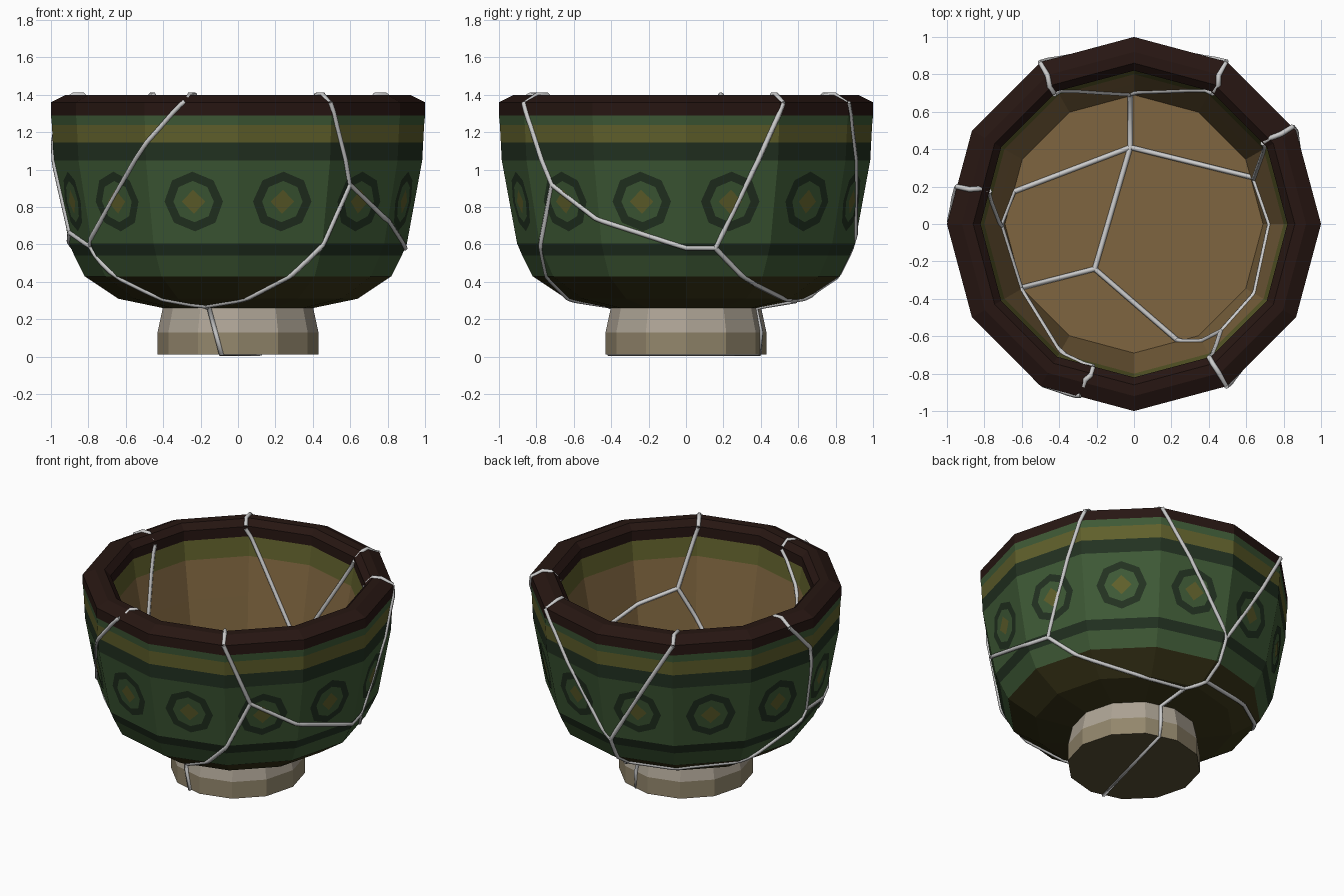
import bpy, bmesh
from math import sin, cos, pi, radians
from mathutils import Vector
from mathutils.bvhtree import BVHTree

if "Cube" in bpy.data.objects:
    bpy.data.objects.remove(bpy.data.objects["Cube"])

SIDES = 12
COLORS = {
    "rim": (.020, .008, .006), "green": (.048, .10, .036), "olive": (.115, .115, .024),
    "dark_green": (.016, .031, .015), "brown_olive": (.042, .036, .009),
    "tan": (.21, .13, .05), "stone": (.42, .37, .30), "khaki": (.29, .24, .15),
    "silver": (.60, .60, .60), "umber": (.10, .08, .035),
}
MATS = {}
for name, c in COLORS.items():
    MATS[name] = bpy.data.materials.new(name)
    MATS[name].diffuse_color = (*c, 1)


def link(bm, name, mats):
    me = bpy.data.meshes.new(name)
    bm.to_mesh(me)
    ob = bpy.data.objects.new(name, me)
    for m in mats:
        me.materials.append(MATS[m])
    bpy.context.collection.objects.link(ob)
    return ob


def lathe(name, profile):
    """profile rows: radius, height, material of the band up to the next row"""
    bm = bmesh.new()
    mats = sorted({p[2] for p in profile[:-1]})
    rings = []
    for r, z, *_ in profile:
        if r == 0:
            rings.append([bm.verts.new((0, 0, z))] * SIDES)
        else:
            rings.append([bm.verts.new((r * cos(2 * pi * i / SIDES), r * sin(2 * pi * i / SIDES), z))
                          for i in range(SIDES)])
    for k in range(len(rings) - 1):
        a, b = rings[k], rings[k + 1]
        for i in range(SIDES):
            j = (i + 1) % SIDES
            f = bm.faces.new(list(dict.fromkeys((a[i], a[j], b[j], b[i]))))
            f.material_index = mats.index(profile[k][2])
    bmesh.ops.recalc_face_normals(bm, faces=bm.faces)
    ob = link(bm, name, mats)
    tree = BVHTree.FromBMesh(bm)
    bm.free()
    return ob, tree


# Bowl shell with painted bands, outside up, over the rim and down inside
bowl, bowl_tree = lathe("bowl", [
    (0, .26, "brown_olive"), (.40, .26, "brown_olive"), (.64, .31, "brown_olive"),
    (.82, .43, "green"), (.875, .54, "dark_green"), (.903, .605, "green"),
    (.985, 1.05, "dark_green"), (.99, 1.145, "olive"), (.995, 1.24, "green"),
    (1, 1.29, "rim"), (1, 1.36, "rim"), (.92, 1.40, "rim"), (.86, 1.40, "rim"),
    (.82, 1.36, "rim"), (.82, 1.29, "olive"), (.80, 1.16, "tan"),
    (.75, .90, "tan"), (.69, .58, "tan"), (0, .58, "tan")])

# Foot
lathe("foot", [(.40, .27, "stone"), (.43, .13, "khaki"), (.43, .012, "umber"), (0, .012, "umber")])

# Painted medallions, one per facet
bm = bmesh.new()
med_mats = ["dark_green", "green", "olive"]
apo = cos(pi / SIDES)
low, high = Vector((.903 * apo, 0, .605)), Vector((.985 * apo, 0, 1.05))
up = (high - low).normalized()
out = Vector((up.z, 0, -up.x))
centre = low + (high - low) * ((.83 - .605) / (1.05 - .605))
for i in range(SIDES):
    a = 2 * pi * (i + .5) / SIDES
    ca, sa = cos(a), sin(a)

    def place(r, n, k, lift):
        t = 2 * pi * k / n
        p = centre + up * r * cos(t) + Vector((0, 1, 0)) * r * sin(t) + out * lift
        return bm.verts.new((p.x * ca - p.y * sa, p.x * sa + p.y * ca, p.z))
    for m, (r, n) in enumerate([(.162, 8), (.112, 8), (.065, 4)]):
        f = bm.faces.new([place(r, n, -k, .002 + .002 * m) for k in range(n)])
        f.material_index = m
        f.normal_update()
        if f.normal.dot(Vector((ca, sa, 0))) < 0:
            f.normal_flip()
link(bm, "medallions", med_mats)
bm.free()

# Silver repair seams laid on the surfaces
seams = bpy.data.curves.new("repair_seams", "CURVE")
seams.dimensions = "3D"
seams.bevel_depth = .014
seams.bevel_resolution = 1
seams.use_fill_caps = True
seams.materials.append(MATS["silver"])
O = Vector((0, 0, .8))


def strip(pts):
    sp = seams.splines.new("POLY")
    sp.points.add(len(pts) - 1)
    for p, q in zip(sp.points, pts):
        p.co = (*q, 1)


def project(pts, outside, steps=10):
    """walk a path and press it on the outer or inner bowl wall"""
    res = []
    for a, b in zip(pts, pts[1:]):
        for k in range(steps + 1):
            d = (Vector(a).lerp(Vector(b), k / steps) - O).normalized()
            hit = bowl_tree.ray_cast(O + d * 3, -d)[0] if outside else bowl_tree.ray_cast(O, d)[0]
            if hit and (not res or (hit - res[-1]).length > .004):
                res.append(hit)
    strip(res)


# Outer seam junctions
P, V, R, A = (-.79, -.40, .59), (-.92, -.06, .66), (-.17, -.41, .267), (.60, -.72, .92)
Q, U1, U2, T = (.87, .16, .575), (.07, .59, .30), (-.03, .69, .345), (-.03, .90, .575)
# Inner seam junctions
Pi, Vi, Ai = (-.61, -.35, .62), (-.72, -.01, .70), (.47, -.58, .96)
Qi, Ti = (.67, .25, .66), (-.02, .70, .63)
# Rim crossings: outer xy, inner xy
rim = {1: ((-.50, .86), (-.43, .70)), 2: ((.49, .86), (.43, .71)), 3: ((.85, .52), (.70, .44)),
       4: ((-.95, .20), (-.79, .18)), 5: ((-.28, -.90), (-.22, -.77)), 6: ((.49, -.86), (.40, -.71))}
So, Si = {}, {}
for k, (o, i) in rim.items():
    o, i = Vector(o), Vector(i)
    So[k], Si[k] = (*o, 1.355), (*i, 1.35)
    strip([(*o, 1.355), (*(o * .925), 1.40), (*(i * 1.05), 1.40), (*i, 1.36)])

for path in ([So[5], (-.5, -.84, 1.12), P], [P, V], [V, (-.97, .02, 1.15), So[4]], [P, R],
             [R, (.03, -.62, .30), (.30, -.76, .44), (.45, -.77, .60), A], [A, So[6]],
             [A, (.78, -.48, .74), (.90, 0, .58), Q],
             [Q, So[3]], [Q, (.76, .30, .43), U1], [U1, U2], [U2, T], [T, So[1]], [T, So[2]],
             [U2, (-.45, .58, .37), (-.76, .27, .45), V]):
    project(path, True)
for path in ([Si[1], Ti], [Si[2], Ti], [Si[3], Qi], [Qi, (.71, 0, .77), (.64, -.36, .87), Ai],
             [Ai, Si[6]], [Ai, (.23, -.62, .58)], [Si[4], Vi], [Vi, Pi], [Pi, Si[5]],
             [Vi, (-.65, .17, .585)]):
    project(path, False)

# Floor, foot and underside seams
F1, F2 = (-.21, -.24, .58), (-.02, .41, .58)
for path in ([F1, F2], [F1, (-.60, -.34, .58), Pi], [F1, (.23, -.62, .58)],
             [F2, (-.65, .17, .58)], [F2, (.63, .25, .58), Qi], [F2, (-.02, .68, .58), Ti],
             [R, (-.155, -.365, .26), (-.12, -.40, .13), (-.09, -.41, .014), (.117, .39, .014),
              (.11, .40, .13), (.09, .375, .26), U1]):
    strip(path)
bpy.context.collection.objects.link(bpy.data.objects.new("repair_seams", seams))

for m in bpy.data.materials:
    if m.users and not m.is_grease_pencil:
        m.use_nodes = True
        m.node_tree.nodes["Principled BSDF"].inputs["Base Color"].default_value = m.diffuse_color
